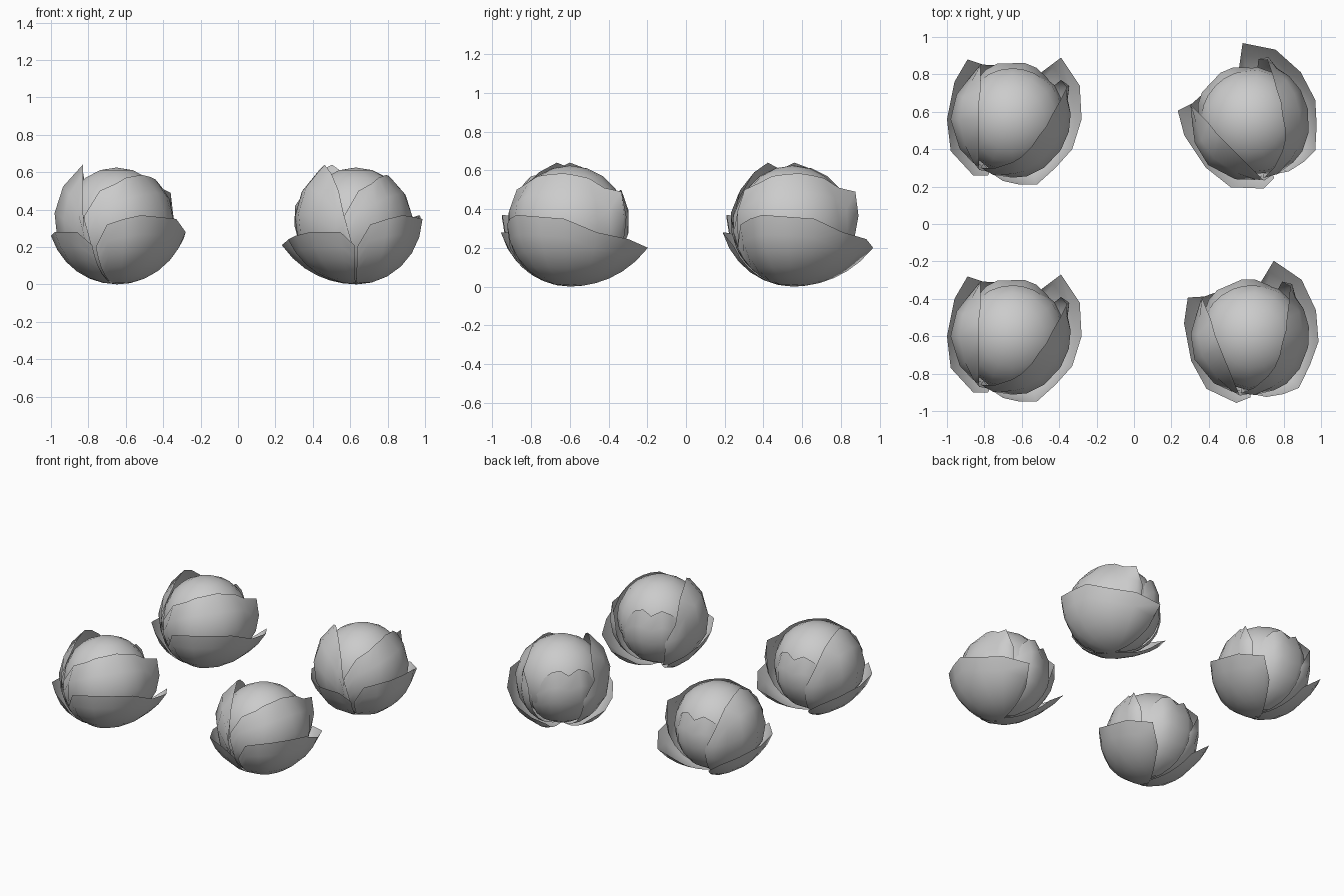
import bpy, bmesh, math
from mathutils import Vector, Matrix

if "Cube" in bpy.data.objects:
    bpy.data.objects.remove(bpy.data.objects["Cube"])

CZ = 0.32   # height of the cabbage's middle
ROWS = 6


def leaf_mesh(name, rim, radius):
    """Curved leaf: each column runs from the stem along a ball out to a rim point (x, y, z)."""
    bm = bmesh.new()
    stem = bm.verts.new((0, 0, CZ - radius))
    cols = []
    for x, y, z in rim:
        p = Vector((x, y, z - CZ))
        az = math.atan2(y, x)
        phi_end = math.acos(-p.z / p.length)
        col = [stem]
        for i in range(1, ROWS + 1):
            t = i / ROWS
            phi = t * phi_end
            d = radius + (p.length - radius) * t ** 2
            col.append(bm.verts.new((d * math.sin(phi) * math.cos(az),
                                     d * math.sin(phi) * math.sin(az),
                                     CZ - d * math.cos(phi))))
        cols.append(col)
    for a, b in zip(cols, cols[1:]):
        bm.faces.new((stem, b[1], a[1]))
        for i in range(1, ROWS):
            bm.faces.new((a[i], b[i], b[i + 1], a[i + 1]))
    return finish(bm, name)


def head_mesh():
    bm = bmesh.new()
    bmesh.ops.create_uvsphere(bm, u_segments=14, v_segments=10, radius=0.29,
                              matrix=Matrix.Translation((0, 0, 0.335)))
    return finish(bm, "head")


def finish(bm, name):
    for f in bm.faces:
        f.smooth = True
    me = bpy.data.meshes.new(name)
    bm.to_mesh(me)
    bm.free()
    return me


# Back wrapper with a notched rim, given by angle and height
back_rim = [(0.27 * math.cos(math.radians(a)), 0.27 * math.sin(math.radians(a)), z)
            for a, z in ((32, .36), (50, .41), (65, .48), (78, .50),
                         (90, .46), (105, .50), (118, .47), (140, .38))]

parts = [
    head_mesh(),
    leaf_mesh("back_wrapper_leaf", back_rim, 0.298),
    # Tall wrapper leaves hugging the head
    leaf_mesh("right_wrapper_leaf", [
        (-.17, -.26, .37), (-.09, -.26, .50), (0, -.23, .54), (.05, -.20, .57),
        (.10, -.15, .58), (.14, -.09, .585), (.18, -.04, .575), (.21, .02, .56),
        (.25, .09, .51), (.29, .17, .49), (.26, .21, .36)], 0.308),
    leaf_mesh("left_wrapper_leaf", [
        (-.13, -.28, .20), (-.18, -.27, .38), (-.18, -.20, .50), (-.18, -.10, .59),
        (-.18, 0, .64), (-.18, .08, .61), (-.17, .16, .55), (-.17, .29, .42),
        (-.10, .29, .28)], 0.312),
    # Low outer leaves that flare away
    leaf_mesh("right_outer_leaf", [
        (-.11, -.29, .20), (-.05, -.33, .32), (.04, -.35, .35), (.13, -.35, .37),
        (.23, -.26, .36), (.32, -.16, .35), (.37, 0, .28), (.36, .18, .245),
        (.26, .33, .20), (.14, .24, .10)], 0.32),
    leaf_mesh("left_outer_leaf", [
        (-.13, -.30, .21), (-.21, -.30, .28), (-.33, -.17, .28), (-.35, 0, .26),
        (-.31, .20, .24), (-.24, .32, .21), (-.12, .28, .12)], 0.319),
]

# Four cabbages: position and turn
for n, (x, y, turn) in enumerate([(-.65, -.60, 0), (-.65, .56, 0),
                                  (.63, -.60, 22), (.63, .55, 45)], 1):
    for me in parts:
        ob = bpy.data.objects.new(f"cabbage_{n}_{me.name}", me)
        ob.location = (x, y, 0)
        ob.rotation_euler.z = math.radians(turn)
        bpy.context.collection.objects.link(ob)
